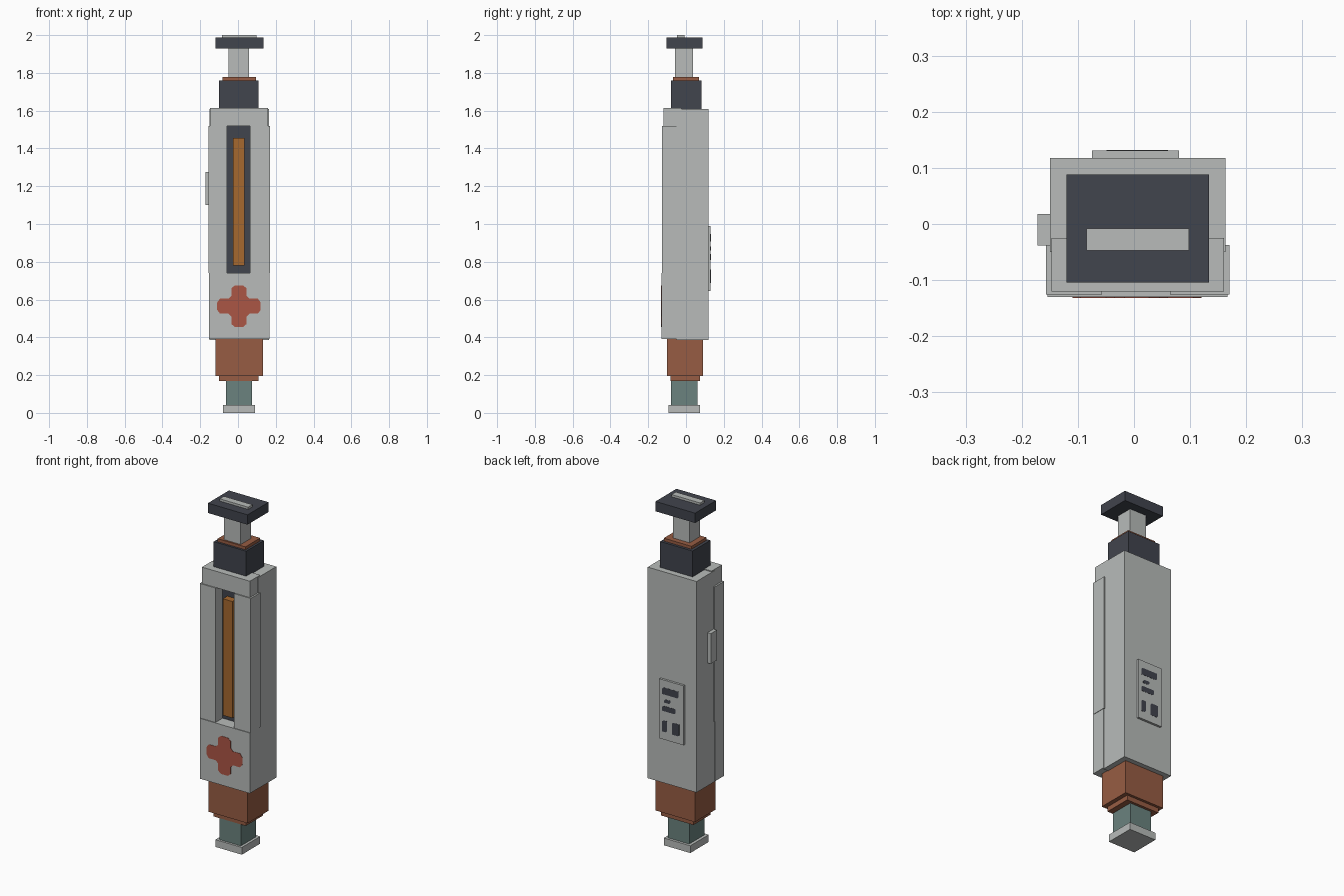
import bpy
import bmesh

old = bpy.data.objects.get("Cube")
if old:
    bpy.data.objects.remove(old, do_unlink=True)


def material(name, rgb):
    mat = bpy.data.materials.new(name)
    mat.use_nodes = True
    mat.diffuse_color = (*rgb, 1)
    mat.node_tree.nodes["Principled BSDF"].inputs["Base Color"].default_value = (*rgb, 1)
    return mat


grey = material("light grey", (0.48, 0.50, 0.49))
dark = material("charcoal", (0.053, 0.058, 0.075))
orange = material("amber", (0.38, 0.14, 0.028))
red = material("red", (0.41, 0.092, 0.06))
brown = material("copper brown", (0.31, 0.108, 0.056))
teal = material("teal", (0.145, 0.225, 0.21))


def finish(name, bm, mat):
    mesh = bpy.data.meshes.new(name)
    bmesh.ops.recalc_face_normals(bm, faces=bm.faces)
    bm.to_mesh(mesh)
    bm.free()
    mesh.materials.append(mat)
    obj = bpy.data.objects.new(name, mesh)
    bpy.context.collection.objects.link(obj)
    return obj


def box(name, mat, xs, ys, zs):
    """Flat-faced block between two limits on each axis."""
    bm = bmesh.new()
    bmesh.ops.create_cube(bm, size=1)
    for v in bm.verts:
        v.co = [lim[0] if c < 0 else lim[1] for c, lim in zip(v.co, (xs, ys, zs))]
    return finish(name, bm, mat)


def plate(name, mat, outline, y, depth):
    """Thin plate from an (x, z) outline, extruded along y."""
    bm = bmesh.new()
    face = bm.faces.new([bm.verts.new((x, y, z)) for x, z in outline])
    out = bmesh.ops.extrude_face_region(bm, geom=[face])
    moved = [g for g in out["geom"] if isinstance(g, bmesh.types.BMVert)]
    bmesh.ops.translate(bm, verts=moved, vec=(0, depth, 0))
    return finish(name, bm, mat)


# Foot, tip and lower collar
box("foot", grey, (-0.08, 0.09), (-0.093, 0.075), (0, 0.042))
box("tip", teal, (-0.063, 0.075), (-0.08, 0.06), (0.042, 0.17))
box("collar_step", brown, (-0.10, 0.108), (-0.083, 0.075), (0.168, 0.196))
box("lower_collar", brown, (-0.12, 0.132), (-0.10, 0.09), (0.196, 0.39))

# Main casing: back shell plus raised front pieces framing the window
box("back_shell", grey, (-0.15, 0.163), (-0.05, 0.118), (0.386, 1.61))
box("front_lower_panel", grey, (-0.154, 0.167), (-0.13, -0.045), (0.39, 0.74))
box("front_upper_panel", grey, (-0.147, 0.16), (-0.12, -0.025), (1.52, 1.615))
box("right_window_rail", grey, (-0.157, -0.057), (-0.126, -0.037), (0.74, 1.52))
box("left_window_rail", grey, (0.064, 0.17), (-0.126, -0.037), (0.74, 1.52))
box("side_tab", grey, (-0.172, -0.149), (-0.038, 0.018), (1.10, 1.275))

# Window back and fluid gauge
box("window_back", dark, (-0.058, 0.065), (-0.06, -0.045), (0.74, 1.52))
box("fluid_gauge", orange, (-0.027, 0.034), (-0.10, -0.055), (0.78, 1.456))

# Cross with clipped arm ends
quarter = [(0.115, 0.02), (0.10, 0.04), (0.055, 0.04), (0.04, 0.055), (0.04, 0.095), (0.022, 0.11)]
outline = list(quarter)
outline += [(-x, z) for x, z in reversed(quarter)]
outline += [(-x, -z) for x, z in quarter]
outline += [(x, -z) for x, z in reversed(quarter)]
plate("front_cross", red, [(x + 0.005, z + 0.565) for x, z in outline], -0.13, -0.002)

# Rear label with abstract dark marks
box("rear_label", grey, (-0.075, 0.08), (0.117, 0.131), (0.645, 0.99))
marks = [(0.008, 0.927, 0.052, 0.020), (0.028, 0.87, 0.020, 0.010), (0.018, 0.825, 0.043, 0.015),
         (0.046, 0.723, 0.015, 0.033), (-0.025, 0.723, 0.024, 0.035)]
for i, (x, z, w, h) in enumerate(marks):
    c = 0.008
    shape = [(x - w, z - h + c), (x - w + c, z - h), (x + w, z - h),
             (x + w, z + h - c), (x + w - c, z + h), (x - w, z + h)]
    plate(f"label_mark_{i + 1}", dark, shape, 0.130, 0.002)

# Plunger assembly
box("upper_collar", dark, (-0.10, 0.108), (-0.08, 0.083), (1.605, 1.76))
box("collar_ring", brown, (-0.083, 0.095), (-0.068, 0.068), (1.76, 1.777))
box("plunger_rod", grey, (-0.05, 0.058), (-0.058, 0.038), (1.777, 1.93))
box("plunger_cap", dark, (-0.12, 0.134), (-0.104, 0.088), (1.93, 1.987))
box("cap_strip", grey, (-0.085, 0.098), (-0.047, -0.008), (1.985, 2.0))
